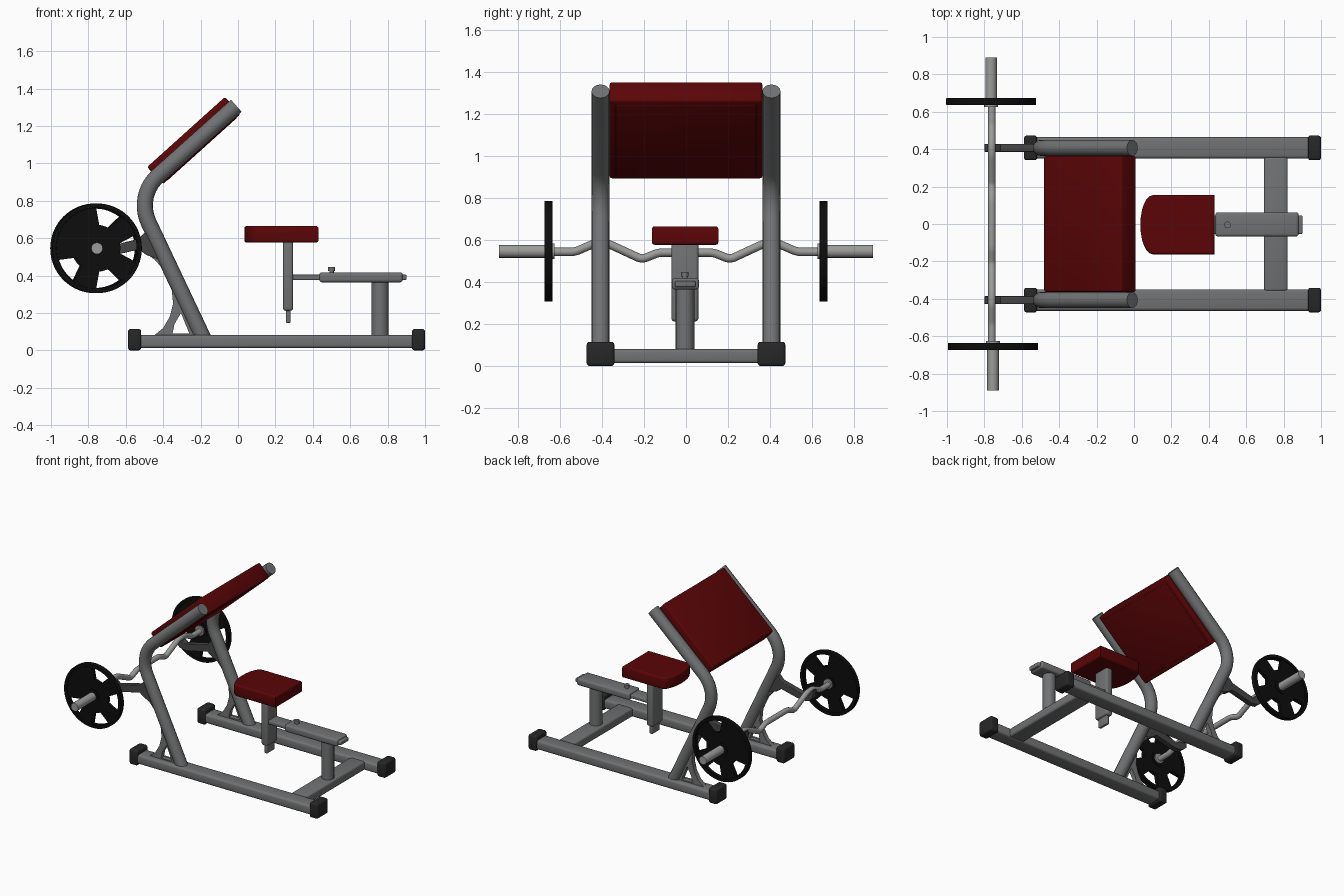
import bpy, bmesh
from math import sin, cos, pi, radians
from mathutils import Vector

if "Cube" in bpy.data.objects:
    bpy.data.objects.remove(bpy.data.objects["Cube"])


def material(name, rgb):
    m = bpy.data.materials.new(name)
    m.diffuse_color = (*rgb, 1)
    m.use_nodes = True
    m.node_tree.nodes["Principled BSDF"].inputs["Base Color"].default_value = m.diffuse_color
    return m


RED = material("red_vinyl", (0.105, 0.0015, 0.002))
BLACK = material("black_iron", (0.004, 0.004, 0.004))
RUBBER = material("dark_rubber", (0.02, 0.02, 0.02))
STEEL = material("painted_steel", (0.165, 0.168, 0.172))
DARK = material("dark_steel", (0.06, 0.06, 0.062))
BAR = material("bar_steel", (0.33, 0.33, 0.325))


def finish(ob, mat):
    bpy.ops.object.select_all(action='DESELECT')
    ob.select_set(True)
    bpy.context.view_layer.objects.active = ob
    if ob.type == 'CURVE':
        bpy.ops.object.convert(target='MESH')
        ob = bpy.context.object
    ob.data.materials.append(mat)
    bpy.ops.object.shade_smooth_by_angle(angle=radians(35))
    return ob


def link(name, data):
    ob = bpy.data.objects.new(name, data)
    bpy.context.collection.objects.link(ob)
    return ob


def box(name, lo, hi, bevel=0.01, mat=STEEL, tilt=0):
    """Rounded box between two corners, tilted about y through its centre."""
    lo, hi = Vector(lo), Vector(hi)
    bm = bmesh.new()
    bmesh.ops.create_cube(bm, size=1)
    bmesh.ops.scale(bm, vec=hi - lo, verts=bm.verts)
    bmesh.ops.bevel(bm, geom=bm.edges[:], offset=bevel, segments=3,
                    profile=0.5, affect='EDGES')
    me = bpy.data.meshes.new(name)
    bm.to_mesh(me)
    bm.free()
    ob = link(name, me)
    ob.location = (lo + hi) / 2
    ob.rotation_euler.y = tilt
    return finish(ob, mat)


def curve(name, loops, dims, cyclic):
    cu = bpy.data.curves.new(name, 'CURVE')
    cu.dimensions = dims
    for pts in loops:
        sp = cu.splines.new('POLY')
        sp.points.add(len(pts) - 1)
        for p, co in zip(sp.points, pts):
            p.co = (*co, 0, 1) if len(co) == 2 else (*co, 1)
        sp.use_cyclic_u = cyclic
    return cu


def tube(name, pts, r, mat=STEEL):
    cu = curve(name, [pts], '3D', False)
    cu.bevel_depth = r
    cu.bevel_resolution = 6
    cu.use_fill_caps = True
    return finish(link(name, cu), mat)


def slab(name, loops, thick, loc, mat=STEEL, upright=True, bevel=0.0):
    """Filled outline with holes, thickened; upright puts it in the xz plane."""
    cu = curve(name, loops, '2D', True)
    cu.fill_mode = 'BOTH'
    cu.extrude = thick / 2 - bevel
    cu.bevel_depth = bevel
    cu.offset = -bevel
    cu.bevel_resolution = 2
    ob = link(name, cu)
    ob.location = loc
    if upright:
        ob.rotation_euler.x = pi / 2
    return finish(ob, mat)


def fillet(pts, t, n=10):
    """Round the inner corners of a path with tangent length t."""
    pts = [Vector(p) for p in pts]
    out = [pts[0]]
    for a, b, c in zip(pts, pts[1:], pts[2:]):
        p, q = b + (a - b).normalized() * t, b + (c - b).normalized() * t
        half = (a - b).angle(c - b) / 2
        o = b + ((p + q) / 2 - b).normalized() * (t / cos(half))
        r = (p - o).length
        for i in range(n + 1):
            out.append(o + (p - o).slerp(q - o, i / n).normalized() * r)
    return out + [pts[-1]]


def ring(r, n=64):
    return [(r * cos(2 * pi * i / n), r * sin(2 * pi * i / n)) for i in range(n)]


def sector(mid, half, r0, r1, n=8):
    """Grip hole, narrower near the hub."""
    f = lambda r, h: [(r * cos(radians(mid + h * (2 * i / n - 1))),
                       r * sin(radians(mid + h * (2 * i / n - 1)))) for i in range(n + 1)]
    return f(r1, half) + f(r0, half * 0.65)[::-1]


# frame sides: floor rail, end caps, bent upright, bar rest, gusset
for s, side in ((-1, "near"), (1, "far")):
    y = s * 0.407
    box(f"floor_rail_{side}", (-0.56, y - 0.057, 0.012), (0.97, y + 0.057, 0.082), 0.016)
    for x, end in ((-0.588, "front"), (0.93, "rear")):
        box(f"rail_cap_{end}_{side}", (x, y - 0.066, 0), (x + 0.07, y + 0.066, 0.115), 0.014, RUBBER)
    tube(f"upright_{side}", fillet([(-0.183, y, 0.06), (-0.546, y, 0.828), (-0.009, y, 1.308)], 0.16), 0.043)
    slab(f"bar_rest_{side}", [[(-0.43, 0.625), (-0.5, 0.63), (-0.53, 0.597), (-0.715, 0.55),
                               (-0.74, 0.57), (-0.76, 0.567), (-0.782, 0.59), (-0.8, 0.6),
                               (-0.797, 0.54), (-0.76, 0.508), (-0.70, 0.5), (-0.53, 0.54),
                               (-0.49, 0.51), (-0.40, 0.48)]], 0.042, (0, y, 0), DARK, bevel=0.004)
    slab(f"gusset_{side}", [[(-0.5, 0.525), (-0.445, 0.485), (-0.39, 0.42), (-0.355, 0.33),
                             (-0.347, 0.25), (-0.365, 0.18), (-0.40, 0.12), (-0.455, 0.075),
                             (-0.22, 0.075), (-0.41, 0.53)],
                            [(-0.305, 0.2), (-0.34, 0.14), (-0.35, 0.09), (-0.26, 0.09)]],
         0.034, (0, y, 0))

# rear cross member, pillar and seat slide
box("cross_member", (0.695, -0.36, 0.014), (0.822, 0.36, 0.08), 0.014)
tube("rear_pillar", [(0.76, -0.005, 0.06), (0.76, -0.005, 0.375)], 0.045)
box("slide_sleeve", (0.435, -0.067, 0.364), (0.88, 0.062, 0.418), 0.014)
box("slide_bar", (0.27, -0.053, 0.376), (0.902, 0.045, 0.405), 0.007)
tube("slide_pin", [(0.5, -0.005, 0.41), (0.5, -0.005, 0.43)], 0.012)
tube("slide_knob", [(0.5, -0.005, 0.425), (0.5, -0.005, 0.447)], 0.018)

# seat with post
box("seat_post", (0.241, -0.069, 0.212), (0.295, 0.059, 0.59), 0.014)
box("seat_post_inner", (0.256, -0.05, 0.147), (0.281, 0.04, 0.24), 0.006)
slab("seat", [[(0.43, -0.162), (0.43, 0.154)]
              + [(0.10 - 0.066 * cos(a), 0.158 * sin(a) - 0.004)
                 for a in [radians(90 - 15 * i) for i in range(13)]]],
     0.088, (0, 0, 0.621), RED, upright=False, bevel=0.012)

# inclined arm pad with nearly flush backing panel
tilt = radians(-42)
box("arm_pad", (-0.516, -0.364, 1.06), (0.044, 0.364, 1.184), 0.012, RED, tilt)
back = Vector((-0.236 + 0.058 * sin(radians(42)), 0, 1.122 - 0.058 * cos(radians(42))))
size = Vector((0.25, 0.335, 0.006))
box("arm_pad_backing", back - size, back + size, 0.003, RED, tilt)

# curl bar: bent grip and two sleeves
half = [(0.13, 0.54), (0.21, 0.508), (0.37, 0.582), (0.43, 0.586), (0.53, 0.543), (0.66, 0.543)]
path = [(-0.76, -y, z) for y, z in half[::-1]] + [(-0.76, y, z) for y, z in half]
tube("curl_bar_grip", fillet(path, 0.022, 4), 0.02, BAR)

# weight plates, each with web, rim and hub
for s, side in ((-1, "near"), (1, "far")):
    x, y, z = -0.759 - 0.005 * s, s * 0.655, 0.546
    tube(f"bar_sleeve_{side}", [(x, s * 0.635, z), (x, s * 0.89, z)], 0.031, BAR)
    tube(f"bar_collar_{side}", [(x, s * 0.625, z), (x, s * 0.638, z)], 0.037, BAR)
    holes = [sector(a, 19, 0.125, 0.212) for a in (72, 0, 288, 216)]
    slab(f"plate_web_{side}", [ring(0.225)] + holes, 0.026, (x, y, z), BLACK)
    slab(f"plate_rim_{side}", [ring(0.24), ring(0.217)], 0.038, (x, y, z), BLACK, bevel=0.003)
    slab(f"plate_hub_{side}", [ring(0.052, 32), ring(0.03, 32)], 0.038, (x, y, z), BLACK)
